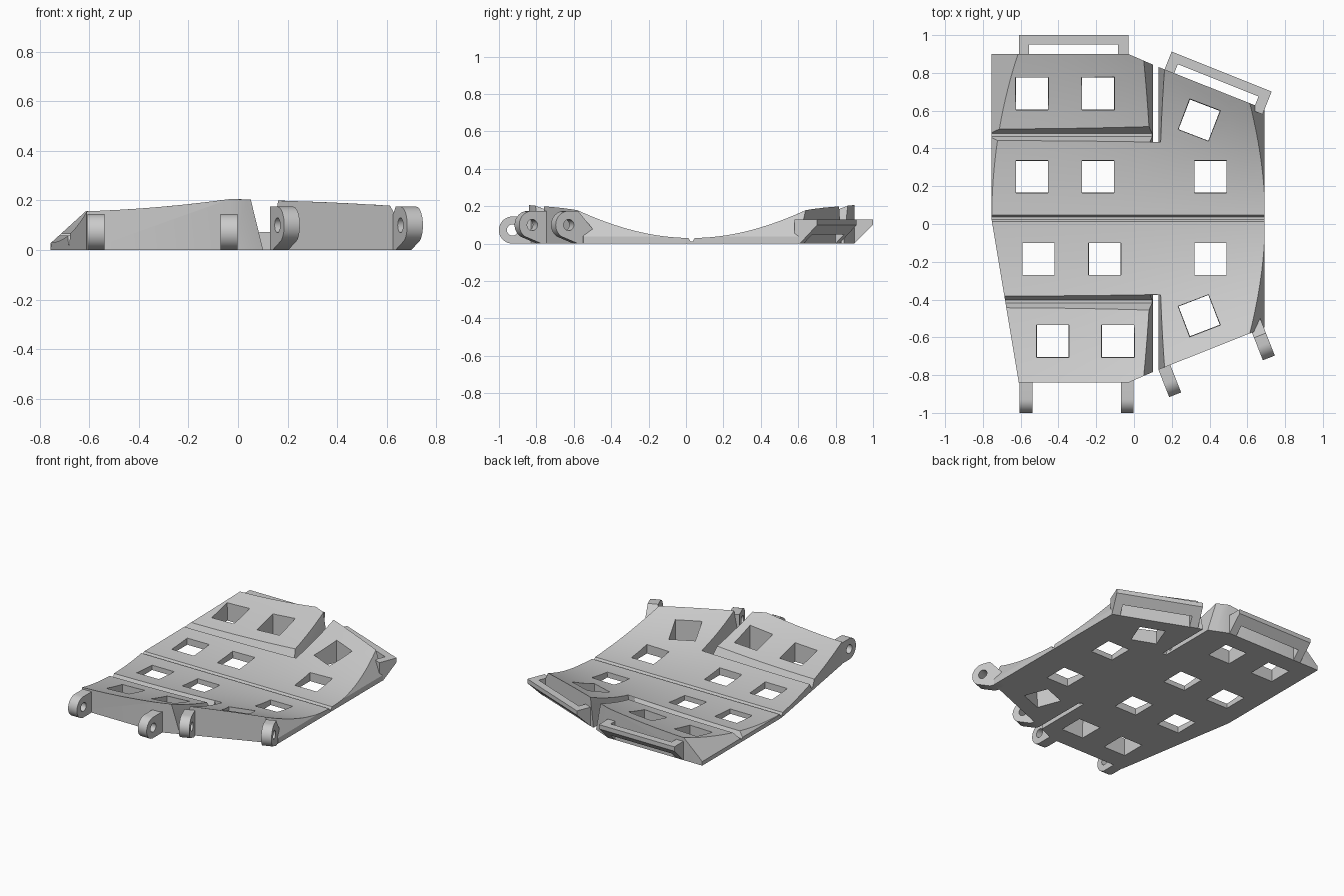
import bpy, bmesh
from math import sin, cos, radians, pi
from mathutils import Matrix, Vector

if "Cube" in bpy.data.objects:
    bpy.data.objects.remove(bpy.data.objects["Cube"])

grey = bpy.data.materials.new("light grey plastic")
grey.use_nodes = True
COLOUR = (0.6, 0.6, 0.6, 1)
grey.diffuse_color = COLOUR
grey.node_tree.nodes["Principled BSDF"].inputs["Base Color"].default_value = COLOUR

MID = 0.03   # y of the centre fold


def finish(name, bm):
    bmesh.ops.recalc_face_normals(bm, faces=bm.faces)
    mesh = bpy.data.meshes.new(name)
    bm.to_mesh(mesh)
    bm.free()
    mesh.materials.append(grey)
    obj = bpy.data.objects.new(name, mesh)
    bpy.context.collection.objects.link(obj)
    return obj


def loft(name, rings, place=Matrix()):
    """Closed solid through rings of points, capped at both ends."""
    bm = bmesh.new()
    loops = [[bm.verts.new(p) for p in ring] for ring in rings]
    for a, b in zip(loops, loops[1:]):
        for i in range(len(a)):
            j = (i + 1) % len(a)
            bm.faces.new((a[i], a[j], b[j], b[i]))
    bm.faces.new(loops[0][::-1])
    bm.faces.new(loops[-1])
    bm.transform(place)
    return finish(name, bm)


def prism(name, outline, axis, lo, hi, place=Matrix()):
    """Extrude a 2D outline along an axis from lo to hi."""
    def put(a, b, w):
        return {"x": (w, a, b), "y": (a, w, b), "z": (a, b, w)}[axis]
    return loft(name, [[put(a, b, w) for a, b in outline] for w in (lo, hi)], place)


def cut(obj, cutter):
    """Subtract the cutter, using the first solver that gives a sound result."""
    mod = obj.modifiers.new("cut", "BOOLEAN")
    mod.operation, mod.object = "DIFFERENCE", cutter
    bpy.context.view_layer.objects.active = obj
    for solver in ("EXACT", "MANIFOLD", "FLOAT"):
        mod.solver = solver
        depsgraph = bpy.context.evaluated_depsgraph_get()
        result = obj.evaluated_get(depsgraph).data
        if len(result.polygons) > len(obj.data.polygons) / 2:
            break
    bpy.ops.object.modifier_apply(modifier=mod.name)
    bpy.data.objects.remove(cutter)


def smooth(obj):
    bpy.ops.object.select_all(action="DESELECT")
    obj.select_set(True)
    bpy.context.view_layer.objects.active = obj
    bpy.ops.object.shade_smooth_by_angle(angle=radians(25))


def turned(x, y, degrees):
    return Matrix.Translation((x, y, 0)) @ Matrix.Rotation(radians(degrees), 4, "Z")


# Conical bowl surface over a flat base
def height(x, y):
    return 0.03 + (0.238 + 0.19 * x + 0.12 * x * x) * (y - MID) ** 2


def section(y):
    left = -.755 + max(0, MID - y) / 6
    right = .69
    xs = [left + (right - left) * i / 16 for i in range(17)]
    return [(x, y, height(x, y)) for x in xs] + [(right, y, 0), (left, y, 0)]


front, back = -.84, .9
panel = loft("curved_panel", [section(front + (back - front) * i / 48) for i in range(49)])

# Angled front and back edges
for side in (-1, 1):
    edge = [(-.06, .883), (.115, .807), (.75, .555), (.75, 1.1), (-.06, 1.1)]
    cut(panel, prism("edge_cutter", [(x, MID + side * v) for x, v in edge], "z", -.1, .6))

# Sloping side edges
cut(panel, prism("left_bevel", [(-.775, .01), (-.555, .21), (-.9, .5)], "y", -1.2, 1.2))
cut(panel, prism("right_bevel", [(.705, .01), (.585, .23), (.9, .5)], "y", -1.2, 1.2))

# Fold grooves: one across the whole middle, one under each left flap
cut(panel, prism("middle_groove", [(-.006 + MID, .012), (.006 + MID, .012),
                                   (.035 + MID, .06), (-.035 + MID, .06)], "x", -1, 1))
for side in (-1, 1):
    c = MID + side * 0.44
    groove = [(c - .008, .02), (c + .008, .02), (c + .062, .12), (c - .062, .12)]
    cut(panel, prism("flap_groove", groove, "x", -1, .125))
    # Slit between the flap and the wing
    ends = sorted((MID + side * 0.405, MID + side * 1.1))
    slit = [(.1, -.05), (.1, .005), (.04, .25), (.17, .25), (.13, .005), (.13, -.05)]
    cut(panel, prism("slit", slit, "y", *ends))

# Square vent holes, slightly wider at the top
holes = [(-.54, .69, 0), (-.19, .69, 0), (.345, .55, -21),
         (-.54, .25, 0), (-.19, .25, 0), (.405, .25, 0),
         (-.505, -.185, 0), (-.155, -.185, 0), (.405, -.185, 0),
         (-.43, -.62, 0), (-.085, -.62, 0), (.345, -.485, 21)]
for x, y, angle in holes:
    rings = [[(a * s, b * s, z) for a, b in ((-1, -1), (1, -1), (1, 1), (-1, 1))]
             for s, z in ((.083, -.08), (.09, .32))]
    cut(panel, loft("hole_cutter", rings, turned(x, y, angle)))
smooth(panel)


# Hinge lugs with a pin hole along the front
def lug(name, place, centre, radius, last_angle, root):
    cy, cz = centre
    steps = 16
    arc = [radians(90 + (last_angle - 90) * i / steps) for i in range(steps + 1)]
    outline = [(cy + radius * cos(a), cz + radius * sin(a)) for a in arc] + root
    obj = prism(name, outline, "x", -.034, .034, place)
    ring = [2 * pi * i / 20 for i in range(20)]
    pin = [(cy + .03 * cos(a), cz + .03 * sin(a)) for a in ring]
    cut(obj, prism("pin_cutter", pin, "x", -.1, .1, place))
    smooth(obj)


for name, x in (("outer_flap_lug", -.572), ("inner_flap_lug", -.036)):
    lug(name, turned(x, -.84, 0), (-.088, .0725), .0725, 270, [(.02, 0), (.02, .145)])
lug("inner_wing_lug", turned(.16, -.757, 21.5), (-.083, .1), .075, 235,
    [(-.03, 0), (.0, 0), (.0, .175)])
lug("outer_wing_lug", turned(.656, -.562, 21.5), (-.083, .1), .075, 235,
    [(-.03, 0), (.06, 0), (.08, .05), (.0, .14), (-.03, .175)])


# Strap loops along the back: two end posts and a bar
def strap_loop(name, place, length):
    half, wide = length / 2, 0.055
    post = [(-.03, 0), (0, 0), (.1, .1), (.1, .13), (-.03, .13)]
    bar = [(.05, .05), (.1, .1), (.1, .13), (.05, .13)]
    prism(name + "_left_post", post, "x", half - wide, half, place)
    prism(name + "_right_post", post, "x", -half, -half + wide, place)
    prism(name + "_bar", bar, "x", wide - half, half - wide, place)


strap_loop("flap_loop", turned(-.32, .9, 0), .58)
strap_loop("wing_loop", turned(.427, .714, -21.8), .57)
